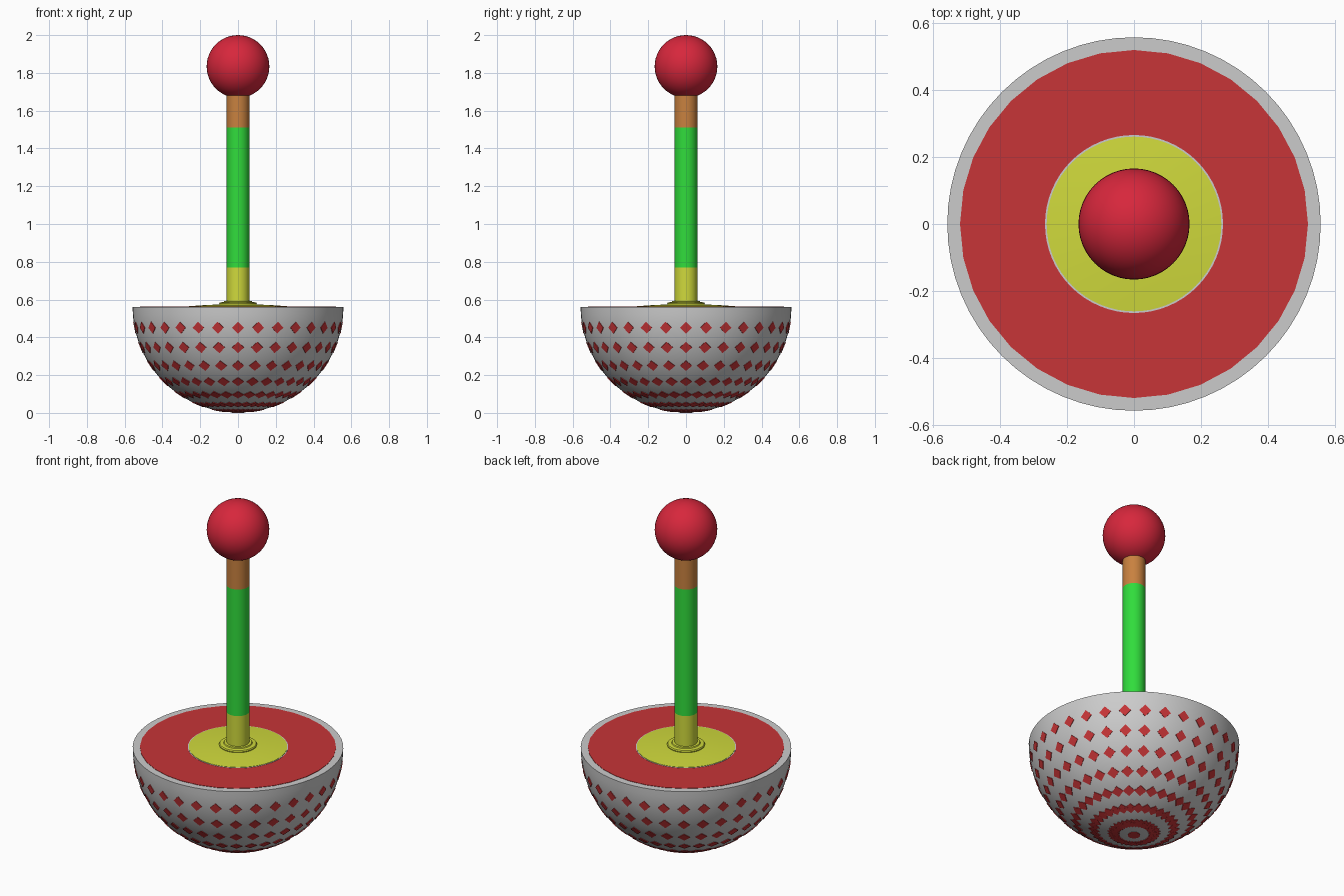
import bpy, bmesh, math
from mathutils import Matrix, Vector

if "Cube" in bpy.data.objects:
    bpy.data.objects.remove(bpy.data.objects["Cube"])

RIM_Z, BOWL_R = 0.56, 0.558


def material(name, r, g, b):
    m = bpy.data.materials.new(name)
    m.diffuse_color = (r, g, b, 1)
    m.use_nodes = True
    m.node_tree.nodes["Principled BSDF"].inputs["Base Color"].default_value = m.diffuse_color
    return m


RED = material("red", 0.57, 0.035, 0.038)
BALL_RED = material("ball_red", 0.68, 0.02, 0.045)
YELLOW = material("yellow", 0.63, 0.70, 0.045)
GREEN = material("green", 0.03, 0.72, 0.045)
ORANGE = material("orange", 0.58, 0.22, 0.05)


def finish(name, bm, mat=None, smooth=True):
    bmesh.ops.recalc_face_normals(bm, faces=bm.faces)
    me = bpy.data.meshes.new(name)
    bm.to_mesh(me)
    bm.free()
    ob = bpy.data.objects.new(name, me)
    bpy.context.collection.objects.link(ob)
    if mat:
        me.materials.append(mat)
    if smooth:
        bpy.ops.object.select_all(action='DESELECT')
        ob.select_set(True)
        bpy.context.view_layer.objects.active = ob
        bpy.ops.object.shade_smooth_by_angle(angle=math.radians(30))
    return ob


def lathe(name, profile, mat=None, segs=64):
    """Spin an (r, z) profile around the z axis."""
    bm = bmesh.new()
    vs = [bm.verts.new((r, 0, z)) for r, z in profile]
    es = [bm.edges.new(p) for p in zip(vs, vs[1:])]
    bmesh.ops.spin(bm, geom=vs + es, cent=(0, 0, 0), axis=(0, 0, 1),
                   angle=math.tau, steps=segs, use_merge=True)
    bmesh.ops.remove_doubles(bm, verts=bm.verts, dist=1e-5)
    return finish(name, bm, mat)


def arc(radius, cz, a0, a1, n):
    angles = [math.radians(a0 + (a1 - a0) * i / n) for i in range(n + 1)]
    return [(radius * math.cos(a), cz + radius * math.sin(a)) for a in angles]


# Half-ball base with a flat top
lathe("base_bowl", arc(BOWL_R, RIM_Z, -90, 0, 24) + [(0, RIM_Z)])

# Faceted red top panel, with a thin grey edging round the yellow plate
lathe("top_panel", [(0.52, RIM_Z - 0.002), (0.52, RIM_Z + 0.002), (0, RIM_Z + 0.002)], RED, 32)
lathe("plate_edging", [(0.266, RIM_Z), (0.266, RIM_Z + 0.003), (0, RIM_Z + 0.003)])

# Domed yellow plate and collar
lathe("centre_plate", [(0.261, RIM_Z), (0.261, 0.5645), (0.18, 0.5705), (0.1, 0.574), (0, 0.575)], YELLOW)
lathe("collar", [(0.098, 0.57), (0.1, 0.579), (0.096, 0.585), (0.076, 0.587),
                 (0.073, 0.592), (0.055, 0.593)], YELLOW)

# Post in three coloured bands
bands = [("post_lower", 0.56, 0.77, YELLOW), ("post_middle", 0.77, 1.51, GREEN),
         ("post_upper", 1.51, 1.70, ORANGE)]
for name, z0, z1, mat in bands:
    lathe(name, [(0, z0), (0.06, z0), (0.06, z1), (0, z1)], mat, 48)

# Ball on top
lathe("ball", arc(0.166, 1.834, -90, 90, 24), BALL_RED, 48)

# Diamond studs: rings of 32, merging into solid bands near the bottom
bm = bmesh.new()
STEP = math.radians(11.25)
for row in range(1, 8):
    for col in range(32):
        lat, lon = row * STEP, col * STEP
        out = Vector((math.cos(lat) * math.cos(lon), math.cos(lat) * math.sin(lon), -math.sin(lat)))
        side = Vector((-math.sin(lon), math.cos(lon), 0))
        up = out.cross(side)
        rot = Matrix((side, up, out)).transposed().to_4x4()
        place = Matrix.Translation(Vector((0, 0, RIM_Z)) + out * 0.555)
        bmesh.ops.create_cone(bm, cap_ends=True, segments=4, radius1=0.032, radius2=0.032,
                              depth=0.01, matrix=place @ rot)
finish("diamond_studs", bm, RED, smooth=False)

# Red spot at the very bottom
lathe("bottom_spot", [(0.032, 0.006), (0.032, 0.0), (0, 0.0)], RED, 32)
